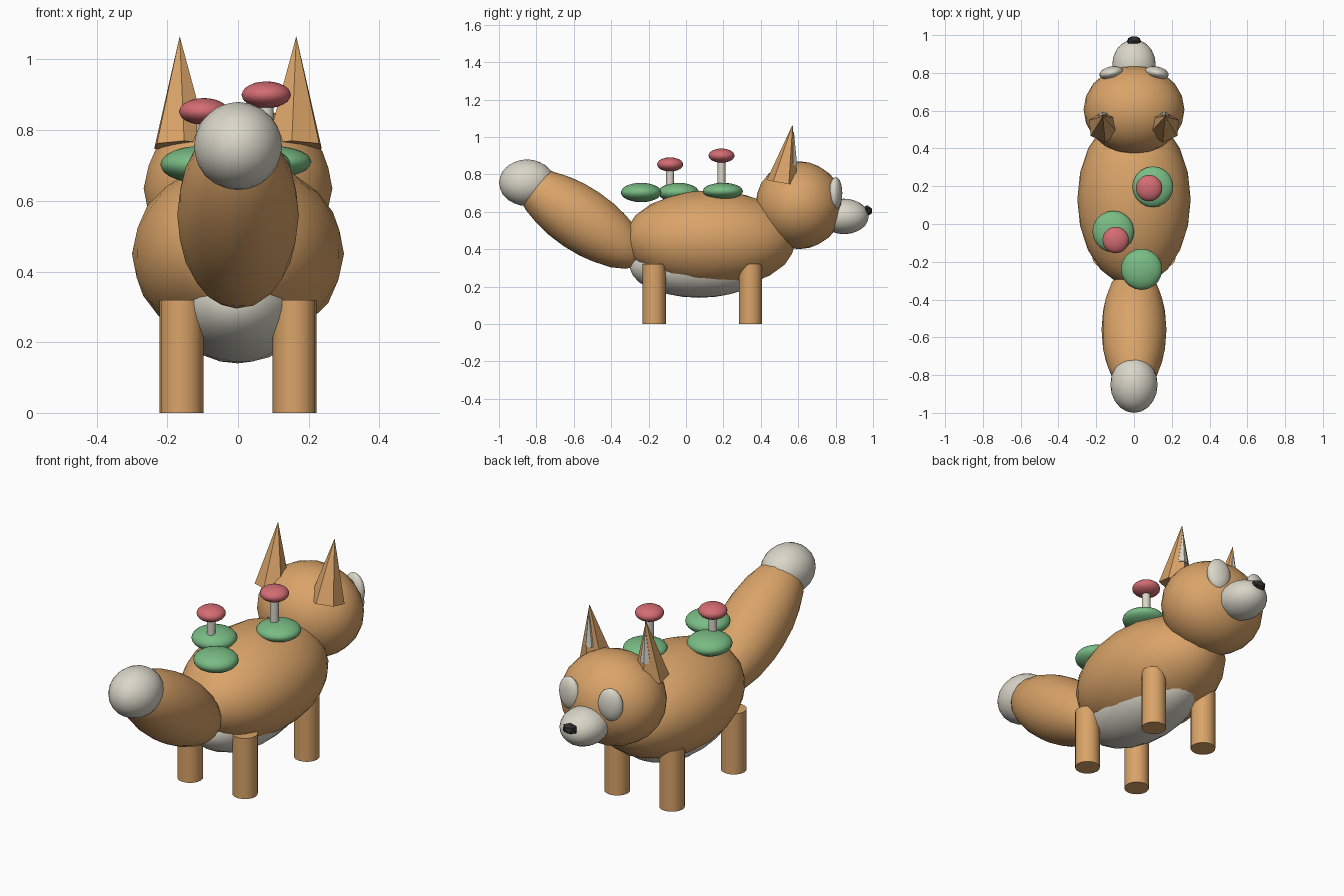
import bpy
from math import radians
from mathutils import Vector, Matrix

cube = bpy.data.objects.get("Cube")
if cube:
    bpy.data.objects.remove(cube, do_unlink=True)


def material(name, r, g, b):
    m = bpy.data.materials.new(name)
    m.use_nodes = True
    m.diffuse_color = (r, g, b, 1)
    node = next(n for n in m.node_tree.nodes if n.type == 'BSDF_PRINCIPLED')
    node.inputs["Base Color"].default_value = (r, g, b, 1)
    return m


fur = material("tan_fur", 0.70, 0.37, 0.14)
cream = material("cream", 0.70, 0.67, 0.58)
moss = material("moss_green", 0.19, 0.50, 0.23)
red = material("cap_red", 0.65, 0.15, 0.17)
black = material("nose_black", 0.03, 0.03, 0.03)


def finish(name, mat, angle=180):
    ob = bpy.context.object
    ob.name = ob.data.name = name
    ob.data.materials.append(mat)
    bpy.ops.object.shade_smooth_by_angle(angle=radians(angle))
    return ob


def blob(name, mat, loc, half, rot=(0, 0, 0), detail=3):
    """Ellipsoid with the given half sizes."""
    bpy.ops.mesh.primitive_ico_sphere_add(subdivisions=detail, radius=1, location=loc,
                                          rotation=[radians(a) for a in rot])
    bpy.context.object.scale = half
    return finish(name, mat, 180 if detail > 1 else 30)


def rod(name, mat, x, y, low, high, radius):
    bpy.ops.mesh.primitive_cylinder_add(vertices=16, radius=radius, depth=high - low,
                                        location=(x, y, (low + high) / 2))
    return finish(name, mat, 40)


def spike(name, mat, base, tip, radius, sides):
    """Cone standing on base and pointing at tip."""
    base, tip = Vector(base), Vector(tip)
    axis = tip - base
    bpy.ops.mesh.primitive_cone_add(vertices=sides, radius1=radius, radius2=0,
                                    depth=axis.length, location=(base + tip) / 2,
                                    rotation=axis.to_track_quat('Z', 'Y').to_euler())
    return finish(name, mat, 50)


# Body, belly and tail
blob("body", fur, (0, 0.13, 0.45), (0.30, 0.46, 0.265))
blob("belly", cream, (0, 0.07, 0.31), (0.20, 0.375, 0.17))
blob("tail", fur, (0, -0.56, 0.56), (0.172, 0.40, 0.172), (-34, 0, 0))
blob("tail_tip", cream, (0, -0.85, 0.755), (0.125, 0.15, 0.125))

# Head
blob("head", fur, (0, 0.605, 0.635), (0.267, 0.235, 0.235))
blob("muzzle", cream, (0, 0.845, 0.575), (0.115, 0.132, 0.095))
blob("nose", black, (0, 0.968, 0.605), (0.042, 0.03, 0.03), detail=1)

# Paired parts
for side, s in (("left", 1), ("right", -1)):
    blob(side + "_eye", cream, (s * 0.12, 0.80, 0.70), (0.064, 0.034, 0.085), (0, 0, -s * 12))
    spike(side + "_ear", fur, (s * 0.16, 0.515, 0.755), (s * 0.165, 0.57, 1.066), 0.085, 6)
    spike(side + "_inner_ear", cream, (s * 0.162, 0.565, 0.85), (s * 0.165, 0.577, 1.03), 0.03, 6)
    for end, y in (("front", 0.345), ("back", -0.17)):
        rod(f"{end}_{side}_leg", fur, s * 0.16, y, 0, 0.32, 0.062)

# Moss patches on the back
for i, (x, y, z, r, h) in enumerate(((0.10, 0.197, 0.71, 0.108, 0.045),
                                     (-0.11, -0.04, 0.703, 0.11, 0.052),
                                     (0.04, -0.24, 0.703, 0.109, 0.052))):
    blob(f"moss_patch_{i + 1}", moss, (x, y, z), (r, r, h))

# Mushrooms growing from the moss
for i, (x, y, z) in enumerate(((0.08, 0.19, 0.90), (-0.097, -0.085, 0.853))):
    rod(f"mushroom_stem_{i + 1}", cream, x, y, 0.68, z, 0.021)
    blob(f"mushroom_cap_{i + 1}", red, (x, y, z), (0.07, 0.07, 0.038))
